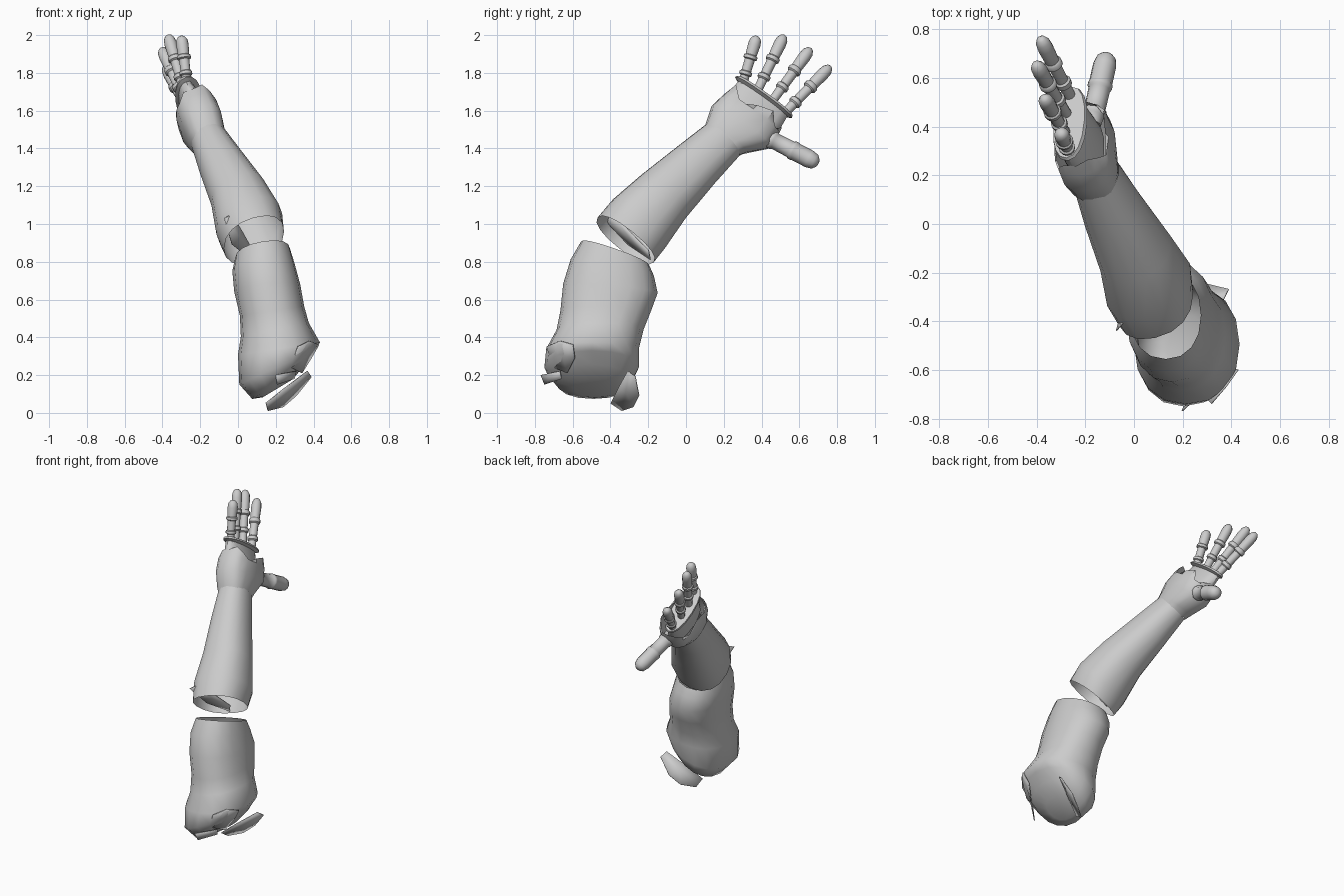
import bpy, bmesh, math
from mathutils import Vector as V

if "Cube" in bpy.data.objects:
    bpy.data.objects.remove(bpy.data.objects["Cube"])


def finish(bm, name, angle=45):
    bmesh.ops.recalc_face_normals(bm, faces=bm.faces)
    me = bpy.data.meshes.new(name)
    bm.to_mesh(me)
    bm.free()
    ob = bpy.data.objects.new(name, me)
    bpy.context.collection.objects.link(ob)
    bpy.ops.object.select_all(action='DESELECT')
    ob.select_set(True)
    bpy.context.view_layer.objects.active = ob
    bpy.ops.object.shade_smooth_by_angle(angle=math.radians(angle))
    return ob


def loft(name, rings, n=16, power=1.0, cap_start=False, cap_end=False, jag=None, angle=45):
    """Rings are (centre, half-axis vector a, half-axis vector b)."""
    bm = bmesh.new()
    rows = []
    for k, (c, a, b) in enumerate(rings):
        row = []
        for i in range(n):
            t = 2 * math.pi * i / n
            x, y = math.cos(t), math.sin(t)
            x = math.copysign(abs(x) ** power, x)
            y = math.copysign(abs(y) ** power, y)
            p = V(c) + a * x + b * y
            if jag and k == len(rings) - 1:
                p += jag[0] * jag[1][i % len(jag[1])]
            row.append(bm.verts.new(p))
        rows.append(row)
    for r, s in zip(rows, rows[1:]):
        for i in range(n):
            j = (i + 1) % n
            bm.faces.new((r[i], r[j], s[j], s[i]))
    if cap_start:
        bm.faces.new(rows[0])
    if cap_end:
        bm.faces.new(rows[-1])
    return finish(bm, name, angle)


def plate(name, pts, thick=0.006):
    bm = bmesh.new()
    vs = [bm.verts.new(p) for p in pts]
    mid = bm.verts.new(sum((V(p) for p in pts), V()) / len(pts))
    for i in range(len(vs)):
        bm.faces.new((vs[i], vs[(i + 1) % len(vs)], mid))
    ob = finish(bm, name, 20)
    ob.modifiers.new("thickness", 'SOLIDIFY').thickness = thick


# Upper arm: tilted rings (x, y, z, rx, ry, slope along x, slope along y), domed shoulder end
arm = [(.13, -.375, .845, .145, .18, .17, -.35), (.135, -.39, .77, .165, .22, .12, -.2),
       (.155, -.40, .66, .175, .25, .1, -.1), (.18, -.425, .54, .17, .24, .15, 0),
       (.195, -.455, .44, .18, .23, .2, 0), (.217, -.495, .34, .217, .245, .15, 0),
       (.205, -.50, .24, .198, .25, .45, 0), (.215, -.49, .165, .14, .195, .65, 0),
       (.21, -.48, .13, .08, .11, .6, 0)]
loft("upper_arm", [((x, y, z), V((rx, 0, rx * sx)), V((0, ry, ry * sy)))
                   for x, y, z, rx, ry, sx, sy in arm], power=.9, cap_end=True, angle=65)

# Loose plates around the shoulder and elbow
plate("shoulder_plate_front", [(.15, -.4, .05), (.16, -.34, .01), (.24, -.28, .03),
                               (.31, -.25, .09), (.39, -.27, .19), (.37, -.31, .22), (.25, -.36, .13)])
plate("shoulder_plate_side", [(.32, -.74, .35), (.38, -.67, .38), (.43, -.6, .36),
                              (.39, -.59, .29), (.34, -.63, .21), (.28, -.7, .24)])
plate("shoulder_plate_back", [(.2, -.77, .2), (.21, -.75, .15), (.3, -.66, .18), (.31, -.67, .22)])
plate("elbow_strip", [(-.07, -.44, 1.03), (-.03, -.39, 1.05), (.03, -.29, .95), (.08, -.2, .86),
                      (.07, -.19, .81), (-.03, -.31, .89)])


def limb(axis, data):
    """Rings from (centre, width direction, half width, half thickness)."""
    out = []
    for c, u, w, t in data:
        u = V(u).normalized()
        out.append((c, u * w, V(axis).cross(u).normalized() * t))
    return out


# Forearm shell, open at the elbow
fu = (.1, .72, -.69)
loft("forearm", limb((-.33, .66, .67), [
    ((.085, -.32, .915), (0, .78, -.62), .19, .168), ((.06, -.25, 1.0), fu, .19, .185),
    ((.005, -.12, 1.145), fu, .165, .155), ((-.085, .05, 1.31), fu, .14, .125),
    ((-.155, .195, 1.445), fu, .122, .098)]), power=.88)

# Hand cover with a jagged rim, and the inner palm with a flared knuckle lip
hu, ha = (.06, .81, -.58), V((-.25, .64, .70)).normalized()
jag = [0, .01, -.02, -.05, .0, -.05, -.03, .01, .01, .03, .0, -.06, -.01, .02, -.07, -.03]
loft("hand_cover", limb(ha, [
    ((-.155, .185, 1.43), hu, .115, .092), ((-.165, .21, 1.455), hu, .13, .102),
    ((-.19, .29, 1.515), hu, .19, .115), ((-.215, .345, 1.58), hu, .18, .115),
    ((-.225, .37, 1.61), hu, .17, .108)]), power=.72, jag=(ha, jag))
loft("palm", limb(ha, [
    ((-.19, .29, 1.52), hu, .16, .07), ((-.24, .37, 1.61), hu, .165, .06),
    ((-.265, .405, 1.66), hu, .16, .05), ((-.262, .41, 1.67), hu, .185, .072),
    ((-.268, .418, 1.68), hu, .18, .066)]), power=.9, cap_start=True, cap_end=True)


def digit(name, base, tip, profile):
    base, tip = V(base), V(tip)
    d = (tip - base).normalized()
    a = d.cross(V((1, 0, 0))).normalized()
    b = d.cross(a)
    loft(name, [(base.lerp(tip, t), a * r, b * r) for t, r in profile],
         n=12, cap_start=True, cap_end=True)


# Fingers: slim lower links, raised joint cuffs, rounded thicker tips
finger = [(-.1, .024), (.16, .025), (.18, .034), (.24, .034), (.26, .026), (.5, .027),
          (.52, .037), (.58, .037), (.6, .03), (.82, .033), (.92, .03), (.98, .019), (1, .008)]
ends = [((-.27, .30, 1.745), (-.30, .375, 1.995)), ((-.29, .385, 1.72), (-.37, .52, 2.0)),
        ((-.29, .47, 1.67), (-.405, .66, 1.93)), ((-.265, .53, 1.595), (-.385, .765, 1.835))]
for i, (b, t) in enumerate(ends):
    digit("finger_%d" % (i + 1), b, t, finger)

# Thumb
digit("thumb", (-.175, .41, 1.47), (-.11, .70, 1.32),
      [(0, .04), (.12, .044), (.14, .05), (.2, .05), (.22, .044), (.5, .045), (.52, .051),
       (.57, .051), (.59, .048), (.84, .048), (.94, .04), (.99, .022), (1, .008)])
